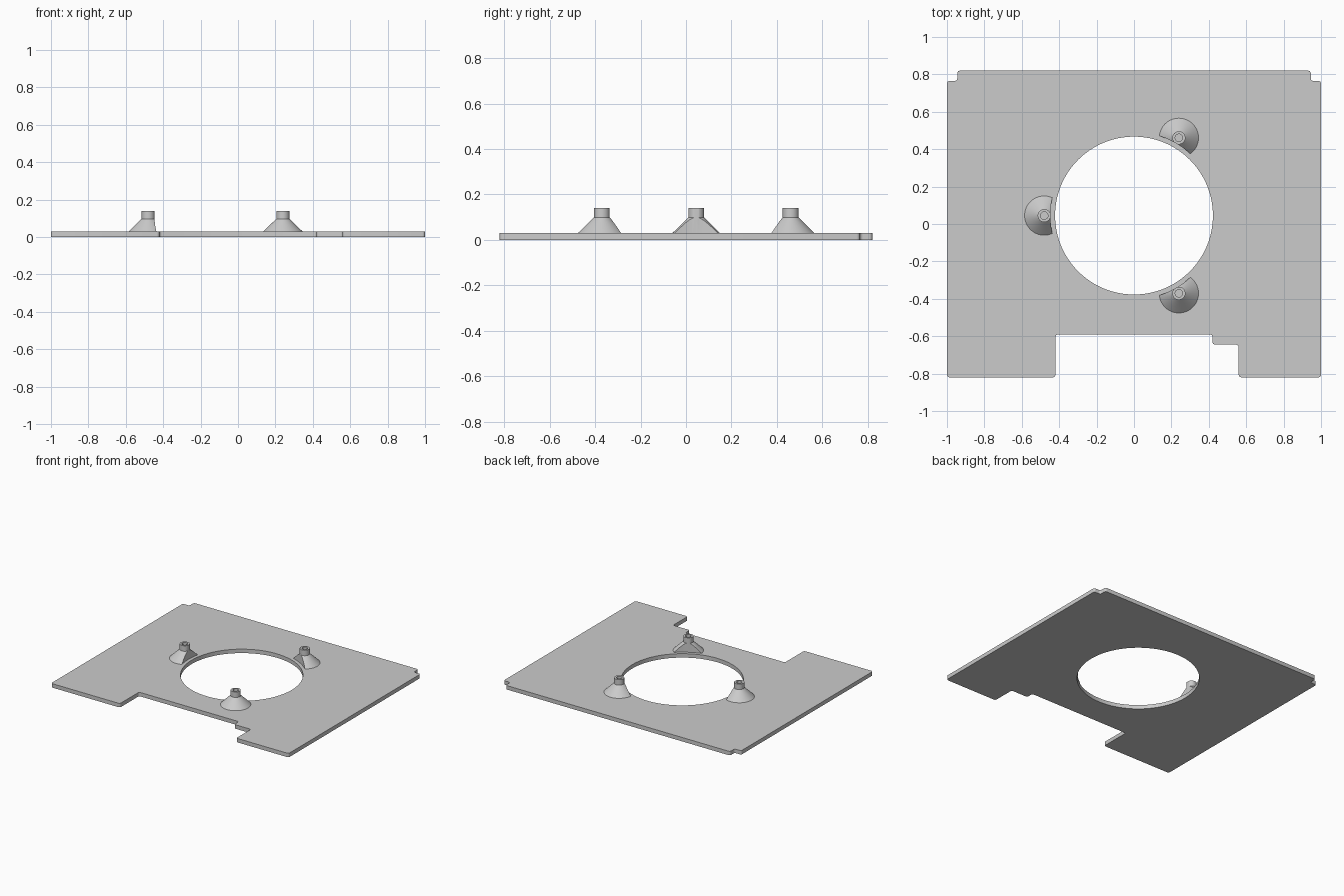
import bpy, bmesh, math
from mathutils import Matrix, Vector

cube = bpy.data.objects.get("Cube")
if cube:
    bpy.data.objects.remove(cube, do_unlink=True)

THICK = 0.03
CENTRE = Vector((0, 0.045, 0))      # centre of the round opening

grey = bpy.data.materials.new("plain grey")
grey.use_nodes = True
colour = (0.6, 0.6, 0.6, 1)
grey.diffuse_color = colour
grey.node_tree.nodes["Principled BSDF"].inputs["Base Color"].default_value = colour


def make_object(name, bm):
    bmesh.ops.recalc_face_normals(bm, faces=bm.faces)
    mesh = bpy.data.meshes.new(name)
    bm.to_mesh(mesh)
    bm.free()
    mesh.materials.append(grey)
    obj = bpy.data.objects.new(name, mesh)
    bpy.context.collection.objects.link(obj)
    return obj


def cylinder(name, radius, height):
    bm = bmesh.new()
    bmesh.ops.create_cone(bm, cap_ends=True, segments=128, radius1=radius,
                          radius2=radius, depth=height,
                          matrix=Matrix.Translation(CENTRE))
    return make_object(name, bm)


def finish(obj, cutter):
    """Cut the shape, then smooth its round walls."""
    mod = obj.modifiers.new("cut", 'BOOLEAN')
    mod.operation = 'DIFFERENCE'
    mod.solver = 'EXACT'
    mod.object = cutter
    bpy.ops.object.select_all(action='DESELECT')
    bpy.context.view_layer.objects.active = obj
    obj.select_set(True)
    bpy.ops.object.modifier_apply(modifier="cut")
    bpy.ops.object.shade_smooth_by_angle(angle=math.radians(25))


# Plate: notched outline with slightly rounded corners
outline = [(-1, -0.82), (-0.42, -0.82), (-0.42, -0.59), (0.42, -0.59),
           (0.42, -0.645), (0.56, -0.645), (0.56, -0.82), (1, -0.82),
           (1, 0.765), (0.945, 0.765), (0.945, 0.82), (-0.945, 0.82),
           (-0.945, 0.765), (-1, 0.765)]
bm = bmesh.new()
face = bm.faces.new([bm.verts.new((x, y, 0)) for x, y in outline])
bmesh.ops.bevel(bm, geom=bm.verts[:], offset=0.014, segments=4,
                profile=0.5, affect='VERTICES')
ext = bmesh.ops.extrude_face_region(bm, geom=bm.faces[:])
bmesh.ops.translate(bm, vec=(0, 0, THICK),
                    verts=[v for v in ext["geom"] if isinstance(v, bmesh.types.BMVert)])
plate = make_object("base_plate", bm)
opening = cylinder("opening_cutter", 0.422, 1)
finish(plate, opening)

# Posts: flared foot and hollow tube, trimmed around the opening
clearance = cylinder("clearance_cutter", 0.447, 1)
profile = [(0, 0.02), (0.105, 0.02), (0.105, THICK), (0.035, 0.098),
           (0.035, 0.14), (0.02, 0.14), (0.02, 0.06), (0, 0.06)]
for name, angle in (("right_post", 180), ("back_post", 60), ("front_post", -60)):
    a = math.radians(angle)
    bm = bmesh.new()
    verts = [bm.verts.new((r, 0, z)) for r, z in profile]
    edges = [bm.edges.new(pair) for pair in zip(verts, verts[1:])]
    bmesh.ops.spin(bm, geom=verts + edges, cent=(0, 0, 0), axis=(0, 0, 1),
                   angle=2 * math.pi, steps=48)
    bmesh.ops.remove_doubles(bm, verts=bm.verts, dist=0.0001)
    offset = CENTRE + 0.48 * Vector((math.cos(a), math.sin(a), 0))
    bmesh.ops.translate(bm, verts=bm.verts, vec=offset)
    finish(make_object(name, bm), clearance)

for cutter in (opening, clearance):
    bpy.data.objects.remove(cutter, do_unlink=True)
